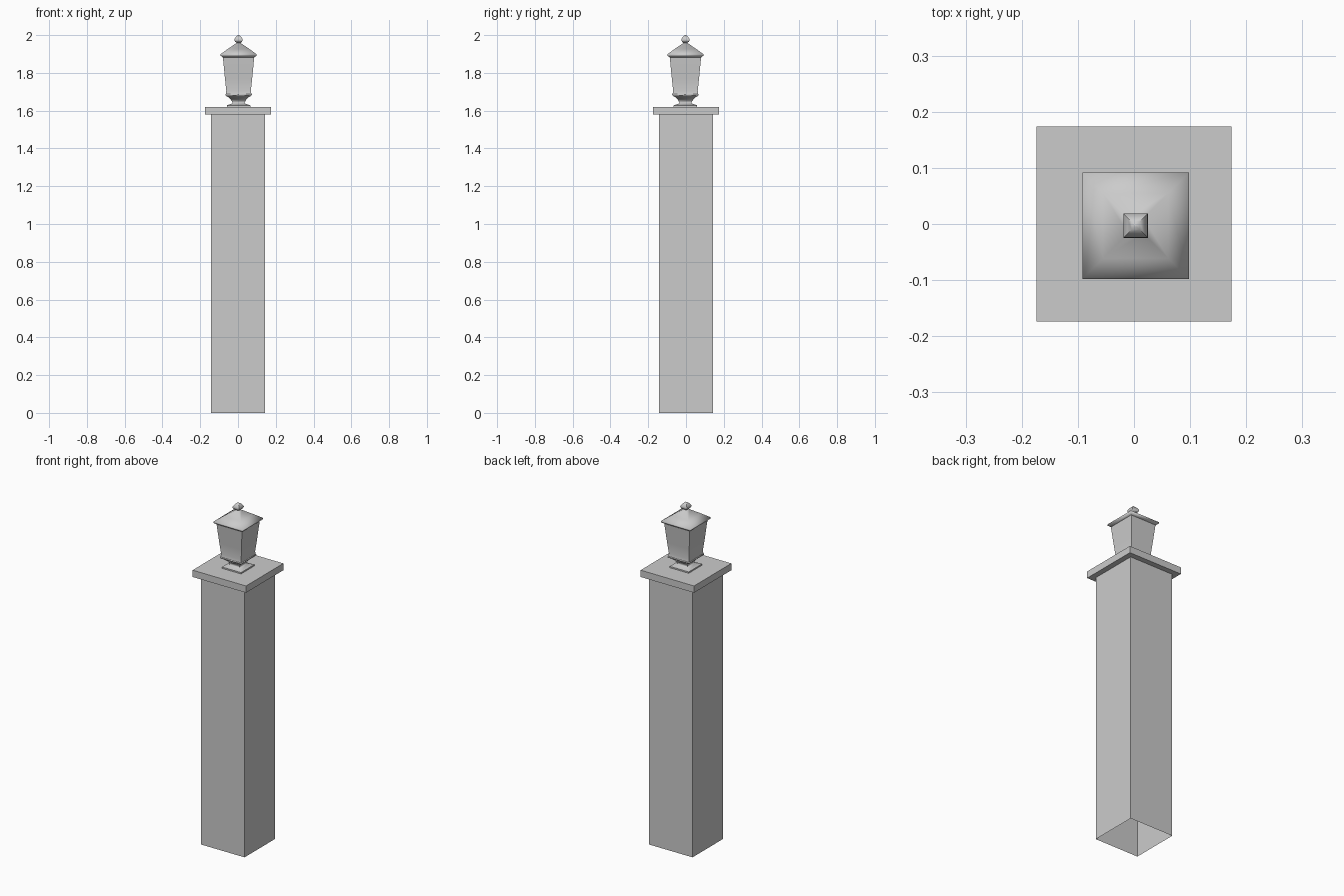
import bpy, bmesh, math

if "Cube" in bpy.data.objects:
    bpy.data.objects.remove(bpy.data.objects["Cube"])


def square_loft(name, profile, center=(0, 0), bottom=True, top=True, smooth=None):
    """Stack square rings given as (half width, z) and skin them."""
    bm = bmesh.new()
    rings = []
    for h, z in profile:
        rings.append([bm.verts.new((center[0] + sx * h, center[1] + sy * h, z))
                      for sx, sy in ((-1, -1), (1, -1), (1, 1), (-1, 1))])
    for a, b in zip(rings, rings[1:]):
        for i in range(4):
            j = (i + 1) % 4
            bm.faces.new((a[i], a[j], b[j], b[i]))
    if bottom:
        bm.faces.new(rings[0][::-1])
    if top:
        bm.faces.new(rings[-1])
    mesh = bpy.data.meshes.new(name)
    bm.to_mesh(mesh)
    bm.free()
    ob = bpy.data.objects.new(name, mesh)
    bpy.context.collection.objects.link(ob)
    if smooth:
        bpy.ops.object.select_all(action='DESELECT')
        ob.select_set(True)
        bpy.context.view_layer.objects.active = ob
        bpy.ops.object.shade_smooth_by_angle(angle=math.radians(smooth))
    return ob


# Hollow post, open underneath, with its overhanging slab
square_loft("pillar", [(0.142, 0), (0.142, 1.58)], bottom=False, top=False)
square_loft("pillar_cap", [(0.174, 1.58), (0.174, 1.62)])

# Lantern parts sit very slightly off the post axis
C = (0.003, -0.003)
square_loft("lantern_foot", [
    (0.062, 1.62), (0.062, 1.628), (0.035, 1.637), (0.032, 1.644),
    (0.042, 1.660), (0.056, 1.673), (0.066, 1.678), (0.070, 1.682),
    (0.070, 1.687), (0.064, 1.691)], C, smooth=60)

# Flared glass body
square_loft("lantern_body", [
    (0.068, 1.688), (0.065, 1.705), (0.072, 1.77), (0.083, 1.884)], C, smooth=60)

# Hipped roof with a thin eave
square_loft("lantern_roof", [
    (0.083, 1.882), (0.095, 1.891), (0.095, 1.899), (0.058, 1.926),
    (0.014, 1.956), (0.010, 1.962)], C, smooth=60)

# Rounded square finial
square_loft("finial", [
    (0.010, 1.958), (0.018, 1.965), (0.022, 1.973), (0.021, 1.980),
    (0.015, 1.989), (0.007, 1.997), (0.002, 2.0)], C, smooth=60)
